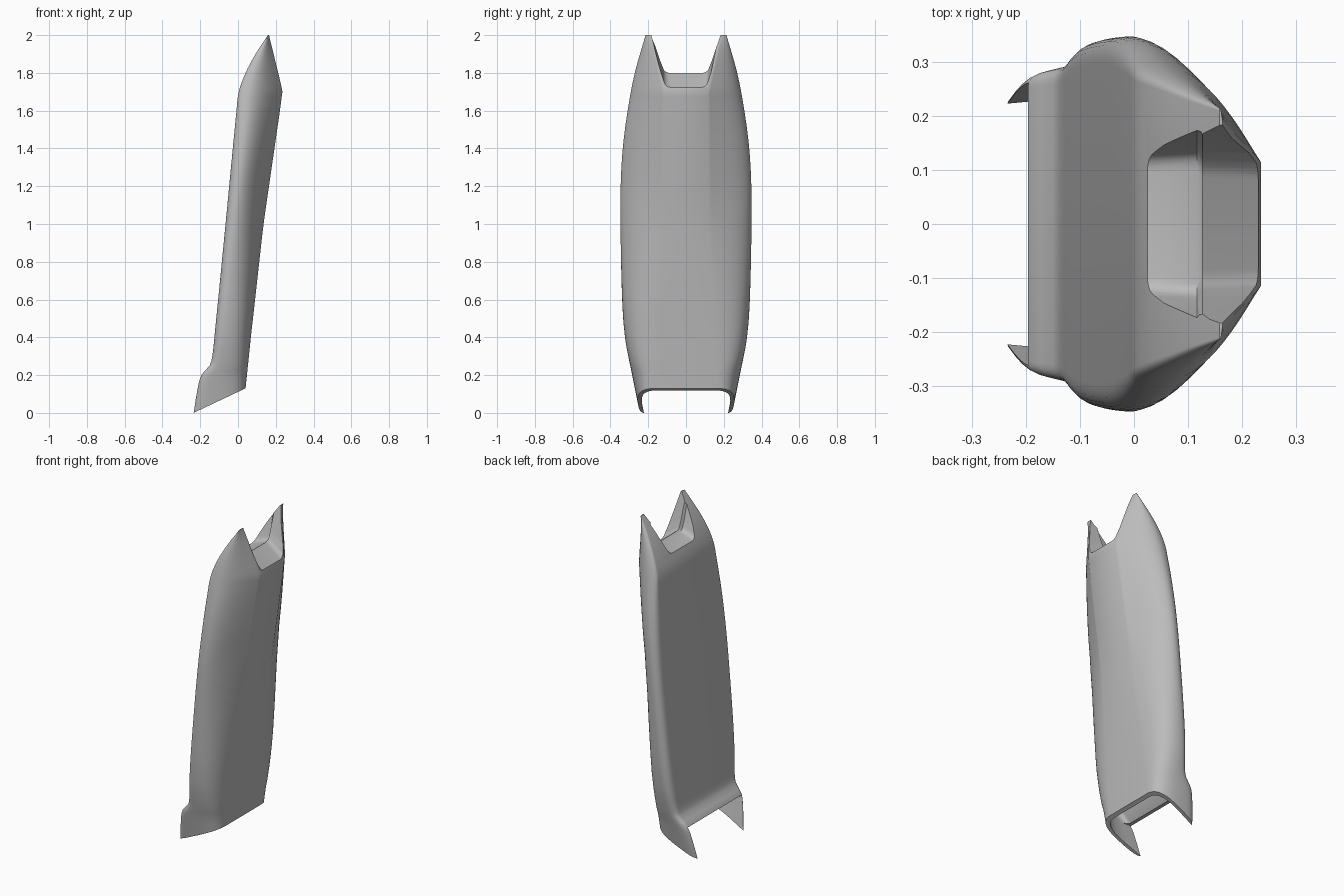
import bpy, bmesh
from mathutils import Vector

cube = bpy.data.objects.get("Cube")
if cube:
    bpy.data.objects.remove(cube, do_unlink=True)

grey = bpy.data.materials.new("plain_grey")
grey.use_nodes = True
colour = (0.5, 0.5, 0.5, 1)
grey.diffuse_color = colour
grey.node_tree.nodes["Principled BSDF"].inputs["Base Color"].default_value = colour

# Height keys: back face x, front face x, half width, front flat half width, back corner size
BACK = [(0, -.235), (.1, -.22), (.19, -.2), (.22, -.178), (.25, -.15), (.3, -.136), (.4, -.125),
        (1, -.066), (1.6, -.008), (1.7, .004), (1.8, .04), (1.9, .093), (2, .158)]
FRONT = [(0, .03), (.13, .04), (.4, .068), (1, .135), (1.6, .222), (1.7, .235), (1.75, .225), (2, .164)]
WIDTH = [(0, .245), (.2, .285), (.4, .323), (.6, .338), (1, .347), (1.2, .346), (1.4, .335),
         (1.6, .309), (1.8, .271), (2, .214)]
FLAT = [(0, .17), (.4, .15), (1, .12), (1.7, .115), (2, .19)]
CORNER = [(0, .025), (.2, .03), (.4, .05), (1.4, .05), (1.8, .02), (2, .005)]
CREASE = [(0, 0), (.5, .3), (1.2, 1), (2, 1)]


def sample(keys, z, smooth=True):
    """Hermite curve through (height, value) keys."""
    z = min(max(z, keys[0][0]), keys[-1][0])
    i = max(j for j in range(len(keys) - 1) if keys[j][0] <= z)

    def slope(j):
        lo, hi = max(j - 1, 0), min(j + 1, len(keys) - 1)
        return (keys[hi][1] - keys[lo][1]) / (keys[hi][0] - keys[lo][0])
    (z0, v0), (z1, v1) = keys[i], keys[i + 1]
    h = z1 - z0
    t = (z - z0) / h
    if not smooth:
        return v0 + (v1 - v0) * t
    s = t * t * (3 - 2 * t)
    return v0 + (v1 - v0) * s + h * t * (1 - t) * ((1 - t) * slope(i) - t * slope(i + 1))


def bezier(points, steps):
    """Points along a Bezier curve of any degree."""
    result = []
    for k in range(steps + 1):
        row = [Vector(p) for p in points]
        while len(row) > 1:
            row = [a.lerp(b, k / steps) for a, b in zip(row, row[1:])]
        result.append(row[0])
    return result


def section(z, inset=0.0, open_back=False):
    """Closed cross-section ring at one height."""
    xb = -.4 if open_back else sample(BACK, z) + inset
    xf = sample(FRONT, z, False) - inset
    w = sample(WIDTH, z) - inset
    a = sample(FLAT, z, False) - inset / 2
    r = .002 if open_back else sample(CORNER, z, False)
    k = sample(CREASE, z, False)
    base = sample(BACK, z) + inset
    d = xf - base
    side = base + .25 * d
    half = bezier([(xf, a), (xf - .15 * k * d, a + (.75 - .45 * k) * (w - a)),
                   (base + (.8 - .2 * k) * d, a + (1 - .06 * k) * (w - a)), (side, w)], 14)
    half += bezier([(side, w), (xb, w), (xb, w - r)], 7)[1:]
    ring = half + [Vector((p.x, -p.y)) for p in reversed(half)]
    return [(p.x, p.y, z) for p in ring]


def make(name, rings, cutter=False, trim=False):
    """Loft rings into a closed solid."""
    bm = bmesh.new()
    loops = [[bm.verts.new(p) for p in ring] for ring in rings]
    n = len(loops[0])
    for lo, hi in zip(loops, loops[1:]):
        for i in range(n):
            j = (i + 1) % n
            bm.faces.new((lo[i], lo[j], hi[j], hi[i]))
    bm.faces.new(loops[0])
    bm.faces.new(loops[-1])
    if trim:
        # Slanted foot
        cut = bmesh.ops.bisect_plane(bm, geom=bm.verts[:] + bm.edges[:] + bm.faces[:],
                                     plane_co=(-.235, 0, 0), plane_no=(.13, 0, -.275), clear_outer=True)
        rim = [e for e in cut["geom_cut"] if isinstance(e, bmesh.types.BMEdge)]
        bmesh.ops.edgeloop_fill(bm, edges=rim)
    bmesh.ops.recalc_face_normals(bm, faces=bm.faces[:])
    mesh = bpy.data.meshes.new(name)
    bm.to_mesh(mesh)
    bm.free()
    mesh.materials.append(grey)
    obj = bpy.data.objects.new(name, mesh)
    bpy.context.collection.objects.link(obj)
    obj.hide_render = cutter
    return obj


# Main shell
heights = [-.04] + [i * .025 for i in range(17)] + [.4 + i * .08 for i in range(1, 16)]
heights += [1.6 + i * .025 for i in range(1, 17)]
shell = make("shell", [section(z) for z in heights], trim=True)

# Hollow foot and its open back
hollow = make("foot_hollow", [section(z, .022) for z in (-.1, 0, .1, .19, .25, .3, .4, .5, .6)], True)
opening = make("foot_opening", [section(z, .022, True) for z in (-.1, 0, .05, .1, .15, .195)], True)


# Top notch: rounded trough with a ridge across its floor
def trough(x, floor, w, top):
    half = [(top + .06, 2.2), (top, 2), (w + .02, floor + .06)]
    half += [(p.x, p.y) for p in bezier([(w + .008, floor + .03), (w, floor), (w - .03, floor)], 5)]
    return [(x, y, z) for y, z in half] + [(x, -y, z) for y, z in reversed(half)]


notch = make("top_notch", [trough(.4, 1.6, .11, .183), trough(.235, 1.72, .11, .183),
                           trough(.127, 1.8, .115, .183), trough(.117, 1.79, .13, .19),
                           trough(.03, 1.765, .125, .19), trough(-.1, 1.74, .12, .19)], True)

# Apply the cuts
for cutter in (hollow, opening, notch):
    mod = shell.modifiers.new(cutter.name, "BOOLEAN")
    mod.operation = "DIFFERENCE"
    mod.solver = "EXACT"
    mod.object = cutter
    bpy.context.view_layer.objects.active = shell
    bpy.ops.object.modifier_apply(modifier=mod.name)
    bpy.data.objects.remove(cutter, do_unlink=True)

bpy.ops.object.select_all(action="DESELECT")
shell.select_set(True)
bpy.context.view_layer.objects.active = shell
bpy.ops.object.shade_smooth_by_angle(angle=.6)
